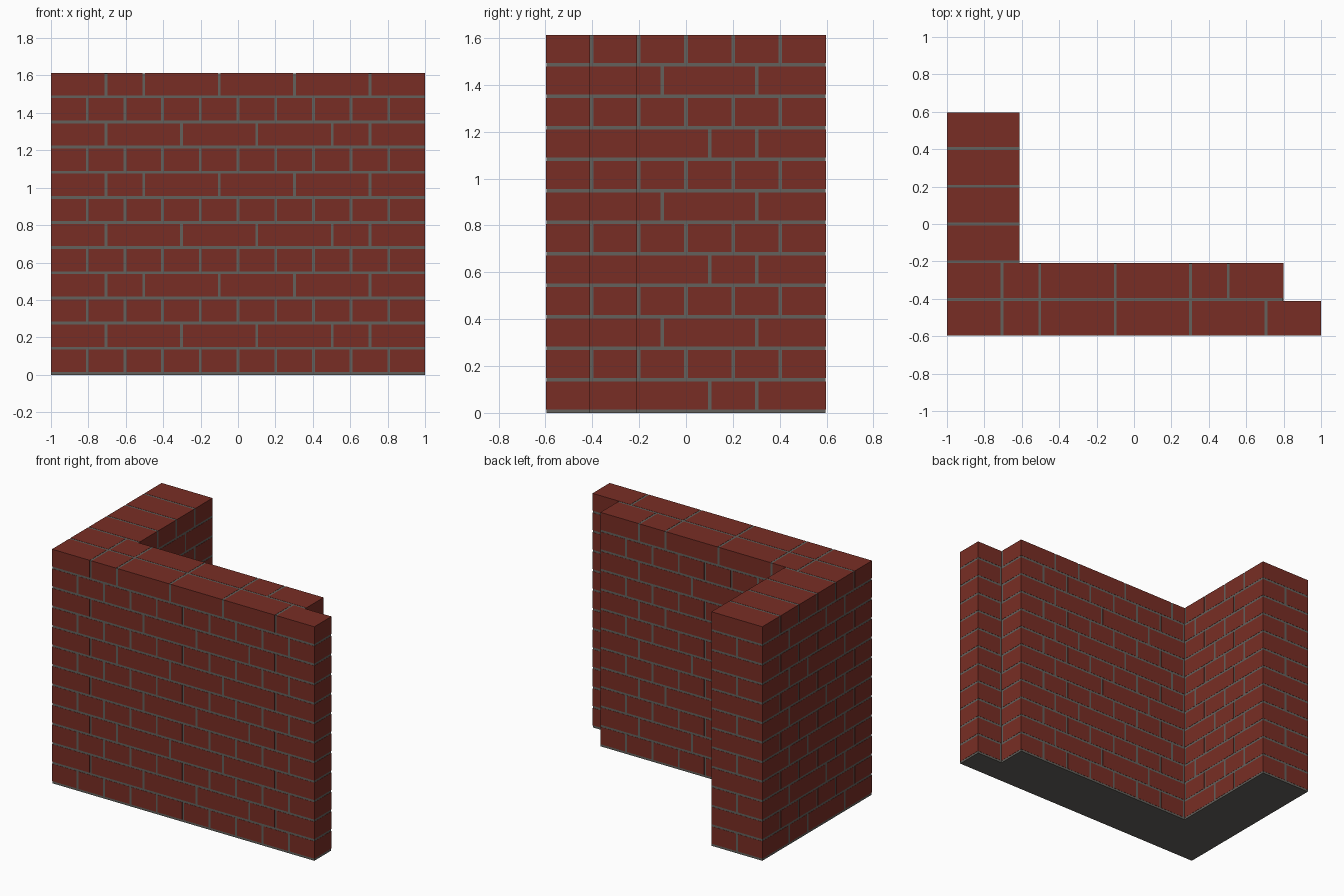
import bpy, bmesh

if "Cube" in bpy.data.objects:
    bpy.data.objects.remove(bpy.data.objects["Cube"])

J = 0.015                    # joint width
P = (2.0 + J) / 10           # half-brick pitch
COURSES = 12
CH = 1.613 / COURSES         # course height
DEPTH = 6 * P - J
Y0 = -DEPTH / 2
RECESS = 0.0012              # mortar sits just behind the brick faces


def material(name, rgb):
    m = bpy.data.materials.new(name)
    m.diffuse_color = (*rgb, 1)
    m.use_nodes = True
    m.node_tree.nodes["Principled BSDF"].inputs["Base Color"].default_value = m.diffuse_color
    return m


def finish(bm, name, mat):
    bmesh.ops.recalc_face_normals(bm, faces=bm.faces)
    me = bpy.data.meshes.new(name)
    bm.to_mesh(me)
    bm.free()
    me.materials.append(mat)
    ob = bpy.data.objects.new(name, me)
    bpy.context.collection.objects.link(ob)


def add_box(bm, x0, x1, y0, y1, z0, z1):
    r = bmesh.ops.create_cube(bm, size=1)
    for v in r["verts"]:
        v.co = (x1 if v.co.x > 0 else x0,
                y1 if v.co.y > 0 else y0,
                z1 if v.co.z > 0 else z0)


def pairs(cuts):
    return zip(cuts, cuts[1:])


def course_cells(k):
    """Cross bond layout as (u0, u1, v0, v1) in half-brick units."""
    first = k % 4 < 2
    if k % 2 == 0:
        # header course on the long wall, stretchers on the wing
        cells = [(u, u + 1, 0, 2) for u in range(2, 9)] + [(9, 10, 0, 1)]
        cuts = [0, 1.5, 3.5 if first else 2.5, 4.5, 6]
        if first:
            cuts = [0, 1.5, 3.5, 4.5, 6]
        cells += [(u, u + 1, a, b) for u in (0, 1) for a, b in pairs(cuts)]
    else:
        # stretcher course on the long wall, headers on the wing
        if first:
            front, back = [0, 1.5, 3.5, 5.5, 7.5, 8.5, 10], [0, 1.5, 3.5, 5.5, 7.5, 9]
        else:
            front, back = [0, 1.5, 2.5, 4.5, 6.5, 8.5, 10], [0, 1.5, 2.5, 4.5, 6.5, 7.5, 9]
        cells = [(a, b, 0, 1) for a, b in pairs(front)]
        cells += [(a, b, 1, 2) for a, b in pairs(back)]
        cells += [(0, 2, v, v + 1) for v in range(2, 6)]
    return cells


brick_red = material("brick red", (0.19, 0.027, 0.018))
mortar_grey = material("mortar grey", (0.125, 0.12, 0.108))

# Bricks, one object per course
for k in range(COURSES):
    bm = bmesh.new()
    for u0, u1, v0, v1 in course_cells(k):
        add_box(bm, -1 + u0 * P, -1 + u1 * P - J,
                Y0 + v0 * P, Y0 + v1 * P - J,
                k * CH + J, (k + 1) * CH)
    finish(bm, f"brick_course_{k + 1}", brick_red)

# Mortar core: stepped L footprint extruded to just under the top
bm = bmesh.new()
plan = [(0, 0), (10, 0), (10, 1), (9, 1), (9, 2), (2, 2), (2, 6), (0, 6)]
verts = [bm.verts.new((-1 + (u * P - J - RECESS if u else RECESS),
                       Y0 + (v * P - J - RECESS if v else RECESS), 0))
         for u, v in plan]
base = bm.faces.new(verts)
ext = bmesh.ops.extrude_face_region(bm, geom=[base], use_keep_orig=True)
for v in ext["geom"]:
    if isinstance(v, bmesh.types.BMVert):
        v.co.z = COURSES * CH - RECESS
finish(bm, "mortar_core", mortar_grey)
